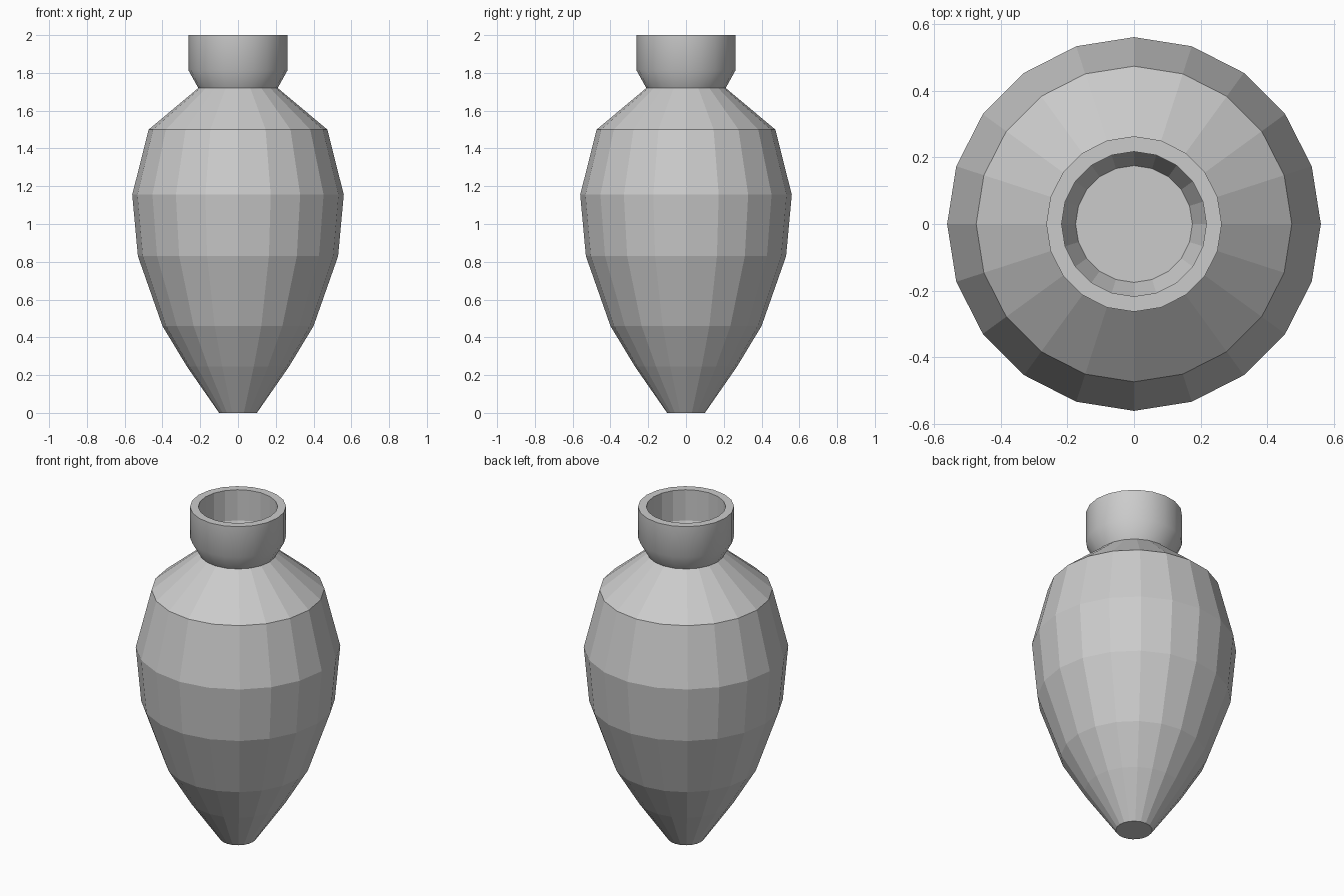
import bpy, bmesh, math

if "Cube" in bpy.data.objects:
    bpy.data.objects.remove(bpy.data.objects["Cube"])

SIDES = 20


def lathe(name, profile, closed=False, smooth_bands=()):
    """Revolve (radius, z) points about z; cap the ends unless the profile is closed."""
    bm = bmesh.new()
    rings = []
    for r, z in profile:
        rings.append([bm.verts.new((r * math.cos(2 * math.pi * i / SIDES),
                                    r * math.sin(2 * math.pi * i / SIDES), z))
                      for i in range(SIDES)])
    count = len(rings)
    for b in range(count if closed else count - 1):
        low, high = rings[b], rings[(b + 1) % count]
        for i in range(SIDES):
            j = (i + 1) % SIDES
            face = bm.faces.new((low[i], low[j], high[j], high[i]))
            face.smooth = b in smooth_bands
    if not closed:
        bm.faces.new(rings[0][::-1])
        bm.faces.new(rings[-1])
    # Keep the borders of the smooth bands crisp
    for e in bm.edges:
        if len(e.link_faces) == 2 and e.calc_face_angle() > math.radians(50):
            e.smooth = False
    bmesh.ops.recalc_face_normals(bm, faces=bm.faces)
    mesh = bpy.data.meshes.new(name)
    bm.to_mesh(mesh)
    bm.free()
    obj = bpy.data.objects.new(name, mesh)
    bpy.context.collection.objects.link(obj)
    return obj


# Faceted jar body with a small flat foot and a closed top
lathe("jar_body", [(0.10, 0), (0.27, 0.245), (0.40, 0.46), (0.53, 0.83),
                   (0.56, 1.155), (0.473, 1.50), (0.21, 1.72)])

# Hollow flared neck: smooth outside, faceted inside
lathe("jar_neck", [(0.21, 1.72), (0.263, 1.815), (0.263, 2.0),
                   (0.217, 2.0), (0.217, 1.815), (0.175, 1.72)],
      closed=True, smooth_bands=(0, 1))
